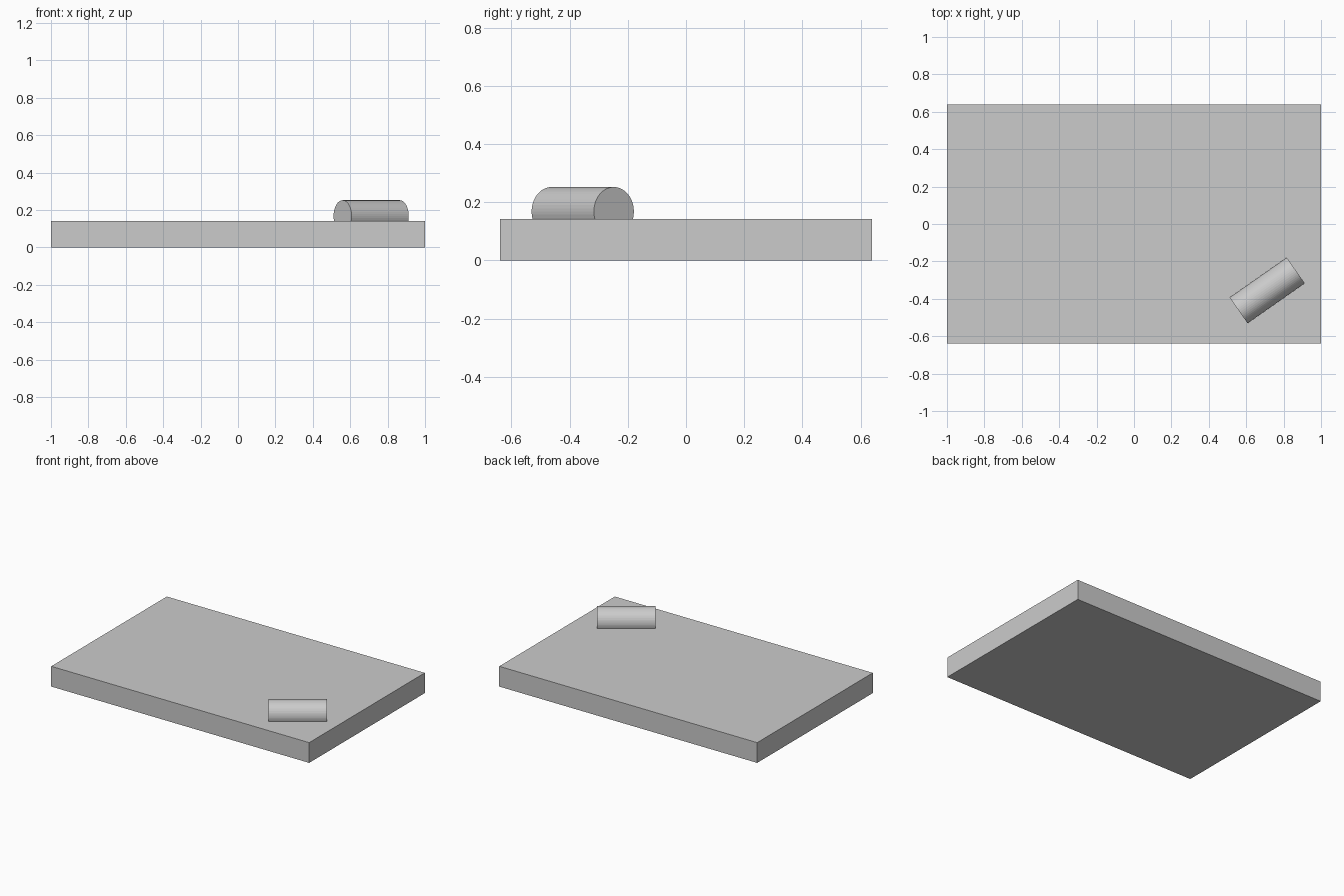
import bpy
import math

if "Cube" in bpy.data.objects:
    bpy.data.objects.remove(bpy.data.objects["Cube"])

grey = bpy.data.materials.new("light_grey")
grey.diffuse_color = (0.6, 0.6, 0.6, 1.0)
grey.use_nodes = True
grey.node_tree.nodes["Principled BSDF"].inputs["Base Color"].default_value = grey.diffuse_color

# Flat rectangular base
bpy.ops.mesh.primitive_cube_add(size=1, location=(0, 0, 0.071))
base = bpy.context.object
base.name = "base_slab"
base.scale = (2.0, 1.28, 0.142)
base.data.materials.append(grey)

# Round bar lying diagonally, partly sunk into the base
bpy.ops.mesh.primitive_cylinder_add(
    vertices=48, radius=0.084, depth=0.373,
    location=(0.712, -0.355, 0.168),
    rotation=(0, math.pi / 2, math.radians(35)))
bar = bpy.context.object
bar.name = "round_bar"
bar.data.materials.append(grey)
